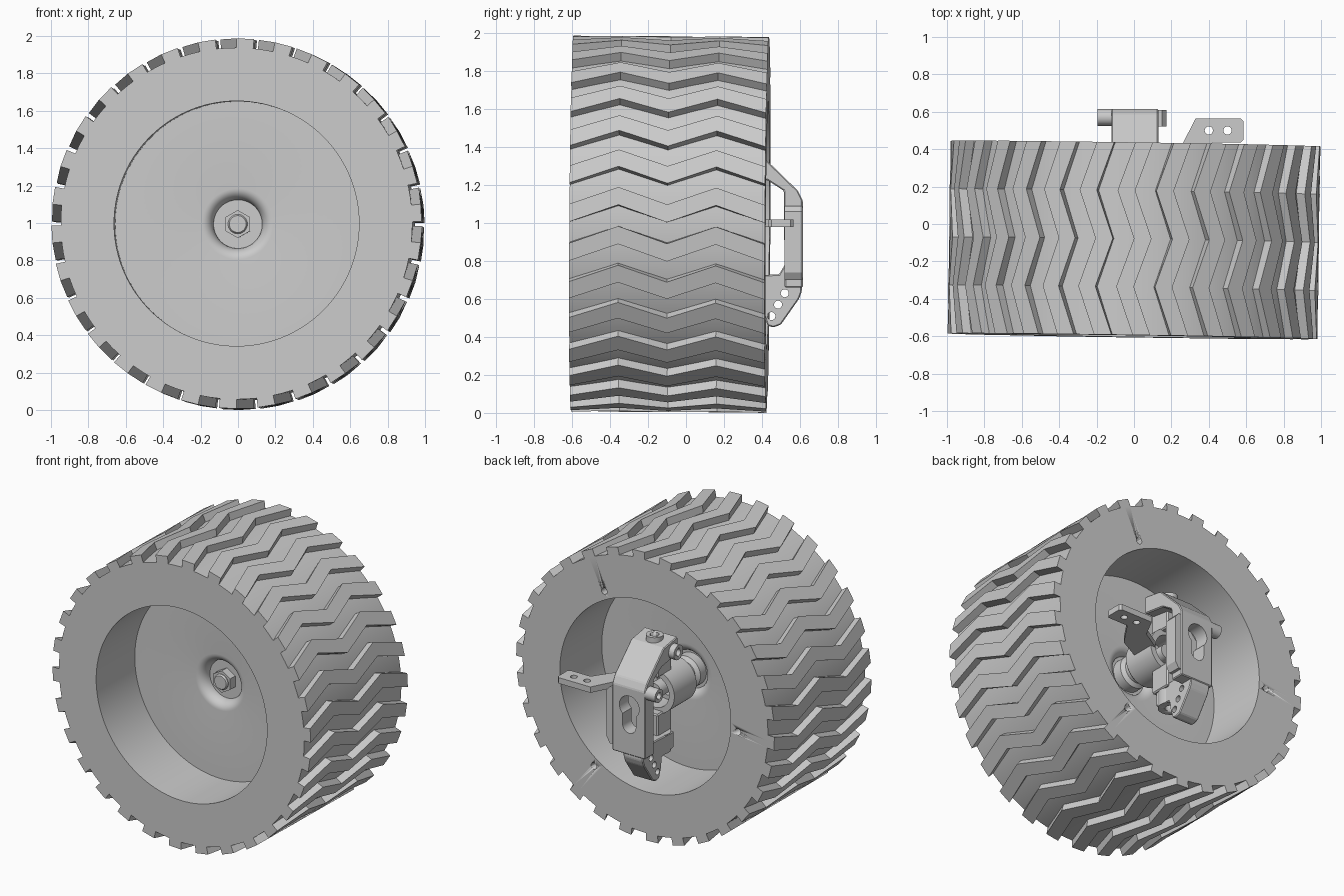
import bpy, bmesh
from math import sin, cos, pi, radians
from mathutils import Matrix, Vector

if "Cube" in bpy.data.objects:
    bpy.data.objects.remove(bpy.data.objects["Cube"])

CZ = 0.994                      # height of the wheel axis
SEG = 120


def finish(name, bm, smooth=True):
    bmesh.ops.remove_doubles(bm, verts=bm.verts, dist=1e-5)
    bmesh.ops.recalc_face_normals(bm, faces=bm.faces)
    me = bpy.data.meshes.new(name)
    bm.to_mesh(me)
    bm.free()
    ob = bpy.data.objects.new(name, me)
    bpy.context.collection.objects.link(ob)
    if smooth:
        activate(ob)
        bpy.ops.object.shade_smooth_by_angle(angle=radians(30))
    return ob


def activate(ob):
    bpy.ops.object.select_all(action='DESELECT')
    ob.select_set(True)
    bpy.context.view_layer.objects.active = ob


def lathe(name, pts, segs=SEG, closed=False):
    """Spin (radius, y) points around the y axis through the origin."""
    bm = bmesh.new()
    rings = [[bm.verts.new((r * cos(2 * pi * i / segs), y, r * sin(2 * pi * i / segs)))
              for i in range(segs)] if r > 0 else [bm.verts.new((0, y, 0))] for r, y in pts]
    pairs = list(zip(rings, rings[1:])) + ([(rings[-1], rings[0])] if closed else [])
    for a, b in pairs:
        for i in range(segs):
            j = (i + 1) % segs
            if len(a) == 1:
                bm.faces.new((a[0], b[i], b[j]))
            elif len(b) == 1:
                bm.faces.new((a[i], a[j], b[0]))
            else:
                bm.faces.new((a[i], a[j], b[j], b[i]))
    return finish(name, bm)


def prism(name, pts, axis, lo, hi, bevel=0.0):
    """Extrude a 2D outline along an axis: x takes (y,z), y takes (x,z), z takes (x,y)."""
    place = {'x': lambda p, t: (t, p[0], p[1]), 'y': lambda p, t: (p[0], t, p[1]),
             'z': lambda p, t: (p[0], p[1], t)}[axis]
    bm = bmesh.new()
    a = [bm.verts.new(place(p, lo)) for p in pts]
    b = [bm.verts.new(place(p, hi)) for p in pts]
    bm.faces.new(a)
    bm.faces.new(b[::-1])
    for i in range(len(pts)):
        j = (i + 1) % len(pts)
        bm.faces.new((a[i], a[j], b[j], b[i]))
    if bevel:
        bmesh.ops.recalc_face_normals(bm, faces=bm.faces)
        bmesh.ops.bevel(bm, geom=bm.edges[:], offset=bevel, segments=1, affect='EDGES')
    return finish(name, bm, False)


def cyl(name, centre, r, length, axis, segs=32):
    rot = {'x': Matrix.Rotation(pi / 2, 4, 'Y'), 'y': Matrix.Rotation(pi / 2, 4, 'X'),
           'z': Matrix.Identity(4)}[axis]
    bm = bmesh.new()
    bmesh.ops.create_cone(bm, cap_ends=True, segments=segs, radius1=r, radius2=r, depth=length,
                          matrix=Matrix.Translation(centre) @ rot)
    return finish(name, bm)


def cut(ob, *cutters):
    for c in cutters:
        c.hide_render = True
        m = ob.modifiers.new('hole', 'BOOLEAN')
        m.operation, m.solver, m.object = 'DIFFERENCE', 'EXACT', c
        activate(ob)
        bpy.ops.object.modifier_apply(modifier=m.name)
    return ob


def drop(*obs):
    for o in obs:
        bpy.data.objects.remove(o, do_unlink=True)


# wheel body: wide ring with a central disc dished on both faces
W, DF, DB = 0.515, -0.105, 0.070
N = 8


def dimple(face, depth):
    fillet = [(0.19 - 0.06 * sin(t * pi / 2 / N), face + depth * (1 - cos(t * pi / 2 / N)))
              for t in range(N + 1)]
    return fillet + [(0, face + depth)]


body = lathe('wheel_body', dimple(DF, 0.07)[::-1] + [(0.655, DF), (0.655, -W), (0.94, -W), (0.94, W),
                                                    (0.655, W), (0.655, DB)] + dimple(DB, -0.05))
vents = [cyl('vent_cutter', (0.71 * cos(radians(a)), W, 0.71 * sin(radians(a))), 0.022, 0.12, 'y')
         for a in (64, 184, 304)]
cut(body, *vents)
drop(*vents)

# zigzag tread lugs
bm = bmesh.new()
LUGS, WIDTH, SHIFT = 30, 0.095, 0.092
for k in range(LUGS):
    a0 = 2 * pi * k / LUGS + 0.010
    secs = []
    for s in range(5):
        y = -W + 2 * W * s / 4
        a = a0 + (SHIFT if s % 2 else 0)
        secs.append([bm.verts.new((r * cos(t), y, r * sin(t))) for r, t in
                     ((0.936, a), (0.99, a), (0.99, a + WIDTH), (0.936, a + WIDTH))])
    bm.faces.new(secs[0])
    bm.faces.new(secs[-1][::-1])
    for p, q in zip(secs, secs[1:]):
        for i in range(4):
            j = (i + 1) % 4
            bm.faces.new((p[i], p[j], q[j], q[i]))
tread = finish('tread_lugs', bm, False)

# axle with hexagonal nut
nut = cyl('axle_nut', (0, -0.055, 0), 0.075, 0.07, 'y', 6)
axle = lathe('axle', [(0, -0.105), (0.045, -0.105), (0.052, -0.095), (0.052, 0.42), (0, 0.42)], 32)

# wheel sits at a slight toe and camber angle
tilt = (Matrix.Translation((0, -0.085, CZ)) @ Matrix.Rotation(radians(-0.86), 4, 'Z')
        @ Matrix.Rotation(radians(-0.4), 4, 'X'))
for o in (body, tread, nut, axle):
    o.matrix_world = tilt

# bearing carrier and hub flange behind the disc
hub = lathe('hub_flange', [(0.055, -0.09), (0.11, -0.09), (0.11, 0.0), (0.085, 0.02), (0.085, 0.13),
                           (0.055, 0.13)], 48, True)
carrier = lathe('bearing_carrier', [(0.08, 0.08), (0.13, 0.08), (0.15, 0.10), (0.15, 0.34),
                                    (0.11, 0.34), (0.11, 0.20), (0.08, 0.20)], 48, True)
for o in (hub, carrier):
    o.location.z = CZ
for name, z0, z1 in (('carrier_lug_upper', 1.12, 1.27), ('carrier_lug_lower', 0.70, 0.87)):
    prism(name, [(0.25, z0), (0.40, z0), (0.40, z1), (0.25, z1)], 'x', -0.065, 0.065, 0.008)

# C-shaped upright with keyhole slot
upright = prism('upright', [(0.26, 1.37), (0.41, 1.345), (0.59, 1.17), (0.615, 1.12), (0.615, 0.66),
                            (0.52, 0.66), (0.515, 1.17), (0.43, 1.225), (0.26, 1.25)],
                'x', -0.12, 0.13, 0.006)
collar = cyl('upper_collar', (0, 0.34, 1.35), 0.055, 0.07, 'z')
lower = prism('lower_arm', [(0.61, 0.78), (0.61, 0.64), (0.595, 0.60), (0.50, 0.465), (0.46, 0.45),
                            (0.43, 0.46), (0.41, 0.52), (0.40, 0.59), (0.27, 0.61), (0.27, 0.72),
                            (0.49, 0.73), (0.52, 0.78)], 'x', -0.10, 0.05, 0.006)
lower_boss = cyl('lower_boss', (-0.02, 0.33, 0.66), 0.08, 0.13, 'z')
flange = prism('upright_flange', [(0.12, 0.70), (0.15, 0.70), (0.175, 0.74), (0.175, 1.06),
                                  (0.15, 1.09), (0.12, 1.09)], 'y', 0.52, 0.61)
side_boss = cyl('side_boss', (-0.15, 0.57, 1.10), 0.045, 0.09, 'x')
top_boss = cyl('top_side_boss', (-0.125, 0.31, 1.29), 0.05, 0.07, 'x')

keyhole = [cyl('keyhole_cutter', (0, 0.57, 0.99), 0.075, 0.3, 'y'),
           cyl('keyhole_cutter', (0, 0.57, 0.86), 0.05, 0.3, 'y'),
           prism('keyhole_cutter', [(-0.05, 0.86), (0.05, 0.86), (0.05, 0.99), (-0.05, 0.99)],
                 'y', 0.42, 0.72)]
kingpin = cyl('pin_cutter', (0, 0.34, 1.35), 0.028, 0.12, 'z')
foot_pin = cyl('pin_cutter', (-0.02, 0.33, 0.60), 0.035, 0.08, 'z')
side_pins = [cyl('pin_cutter', (-0.19, 0.57, 1.10), 0.022, 0.1, 'x'),
             cyl('pin_cutter', (-0.15, 0.31, 1.29), 0.024, 0.1, 'x')]
arm_pins = [cyl('pin_cutter', (-0.02, y, z), 0.021, 0.3, 'x')
            for y, z in ((0.52, 0.63), (0.485, 0.57), (0.45, 0.51))]
cut(upright, *keyhole, kingpin, side_pins[1])
cut(lower, *keyhole, *arm_pins, foot_pin)
cut(collar, kingpin)
cut(lower_boss, foot_pin)
cut(side_boss, side_pins[0])
cut(top_boss, side_pins[1])
drop(*keyhole, kingpin, foot_pin, *side_pins, *arm_pins)

# steering arm plate reaching out sideways
arm = prism('steering_arm', [(0.11, 0.34), (0.26, 0.43), (0.33, 0.565), (0.57, 0.565), (0.585, 0.55),
                             (0.585, 0.45), (0.57, 0.435), (0.42, 0.435), (0.30, 0.26), (0.11, 0.16)],
            'z', 0.98, 1.02)
holes = [cyl('arm_cutter', (x, 0.5, 1.0), 0.022, 0.2, 'z') for x in (0.40, 0.50)]
cut(arm, *holes)
drop(*holes)
